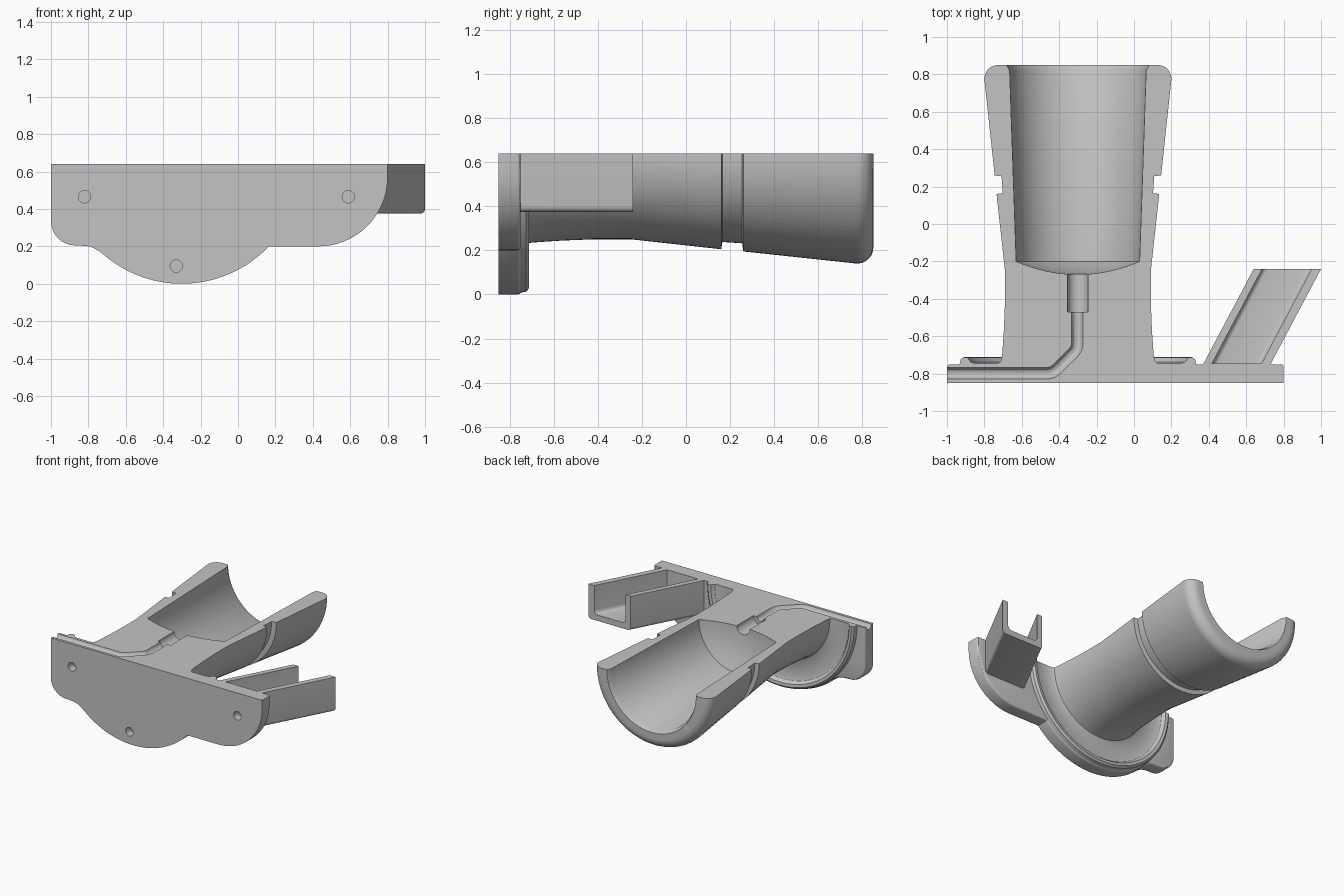
import bpy, bmesh, math
from mathutils import Vector

cube = bpy.data.objects.get("Cube")
if cube:
    bpy.data.objects.remove(cube, do_unlink=True)

AXIS_X, TOP = -0.3, 0.64   # barrel axis, lying in the flat section plane
OVER = 0.8                 # parts overshoot the section plane, then get trimmed

grey = bpy.data.materials.new("plain grey")
grey.use_nodes = True
grey.diffuse_color = (0.55, 0.55, 0.55, 1)
grey.node_tree.nodes["Principled BSDF"].inputs["Base Color"].default_value = (0.55, 0.55, 0.55, 1)


def add_object(name, bm):
    bmesh.ops.recalc_face_normals(bm, faces=bm.faces)
    mesh = bpy.data.meshes.new(name)
    bm.to_mesh(mesh)
    bm.free()
    mesh.materials.append(grey)
    obj = bpy.data.objects.new(name, mesh)
    bpy.context.collection.objects.link(obj)
    return obj


def arc(cx, cz, r, start, end, steps):
    angles = [math.radians(start + (end - start) * i / steps) for i in range(steps + 1)]
    return [(cx + r * math.cos(a), cz + r * math.sin(a)) for a in angles]


def revolve(name, profile):
    """Turn (radius, y) points around the barrel axis."""
    bm = bmesh.new()
    verts = [bm.verts.new((AXIS_X + r, y, TOP)) for r, y in profile]
    edges = [bm.edges.new(pair) for pair in zip(verts, verts[1:])]
    bmesh.ops.spin(bm, geom=verts + edges, cent=(AXIS_X, 0, TOP), axis=(0, 1, 0),
                   angle=math.tau, steps=80, use_merge=False)
    bmesh.ops.remove_doubles(bm, verts=bm.verts, dist=0.0001)
    return add_object(name, bm)


def prism(name, outline, y0, y1, slant=0.0, back_bevel=0.0):
    """Extrude an (x, z) outline along y, optionally slanted sideways."""
    bm = bmesh.new()
    face = bm.faces.new([bm.verts.new((x, y0, z)) for x, z in outline])
    moved = bmesh.ops.extrude_face_region(bm, geom=[face], use_keep_orig=True)["geom"]
    back = [v for v in moved if isinstance(v, bmesh.types.BMVert)]
    bmesh.ops.translate(bm, verts=back, vec=Vector(((y1 - y0) * slant, y1 - y0, 0)))
    bmesh.ops.recalc_face_normals(bm, faces=bm.faces)
    if back_bevel:
        edges = [e for e in bm.edges if all(abs(v.co.y - y1) < 1e-5 for v in e.verts)]
        bmesh.ops.bevel(bm, geom=edges, offset=back_bevel, segments=3,
                        profile=0.5, affect='EDGES')
    return add_object(name, bm)


def combine(target, other, operation):
    mod = target.modifiers.new("combine", 'BOOLEAN')
    mod.operation, mod.solver, mod.object = operation, 'EXACT', other
    bpy.context.view_layer.update()
    deps = bpy.context.evaluated_depsgraph_get()
    mesh = bpy.data.meshes.new_from_object(target.evaluated_get(deps))
    target.modifiers.clear()
    target.data = mesh
    bpy.data.objects.remove(other, do_unlink=True)


def u_outline(left, right, bottom, radius):
    """Square-topped outline with two rounded lower corners."""
    return ([(left, OVER)] + arc(left + radius, bottom + radius, radius, 180, 270, 5)
            + arc(right - radius, bottom + radius, radius, 270, 360, 5) + [(right, OVER)])


# Mounting plate with its lobed lower edge
outline = ([(-1, OVER)] + arc(-0.87, 0.335, 0.13, 180, 270, 8)
           + [(-0.81, 0.202), (-0.775, 0.193), (-0.74, 0.173)]
           + arc(AXIS_X, TOP, 0.64, 231.3, 270, 14) + arc(AXIS_X, TOP, 0.64, 270, 316.6, 16)[1:]
           + arc(0.43, 0.57, 0.37, 270, 360, 16) + [(0.8, OVER)])
body = prism("half_housing", outline, -0.85, -0.75, back_bevel=0.015)

# Flange rim, waisted barrel, groove and rounded mouth
barrel = [(0, -0.84), (0.637, -0.84), (0.637, -0.77), (0.627, -0.725), (0.612, -0.712),
          (0.59, -0.715), (0.572, -0.738), (0.55, -0.745), (0.43, -0.745), (0.412, -0.735),
          (0.405, -0.7), (0.396, -0.57), (0.39, -0.42), (0.39, -0.25),
          (0.435, 0.16), (0.402, 0.165), (0.408, 0.255), (0.445, 0.26)]
barrel += arc(0.427, 0.777, 0.073, -5, 90, 8) + [(0, 0.85)]
combine(body, revolve("barrel", barrel), 'UNION')

# Slanted trough arm beside the barrel
SLANT, ARM_END = 0.53, -0.24


def arm_prism(name, left, right, bottom, radius, y0, y1):
    shift = SLANT * (y0 - ARM_END)
    pts = u_outline(left + shift, right + shift, bottom, radius)
    return prism(name, pts, y0, y1, SLANT)


combine(body, arm_prism("arm", 0.64, 1.0, 0.375, 0.025, -0.8, ARM_END), 'UNION')
combine(body, arm_prism("arm_trough", 0.685, 0.95, 0.42, 0.03, -0.745, -0.1), 'DIFFERENCE')

# Tapered cup cavity with a domed floor and a small socket
dome = [(r, -0.27 + 0.07 * (r / 0.33) ** 2) for r in (0.055, 0.11, 0.165, 0.22, 0.275, 0.33)]
cavity = [(0, -0.47), (0.055, -0.47)] + dome + [(0.365, 0.82), (0.38, 0.85), (0.4, 0.9), (0, 0.9)]
combine(body, revolve("cup_cavity", cavity), 'DIFFERENCE')

# Bent cable channel from the socket to the plate side
path = [(-1.1, -0.798), (-0.46, -0.798), (-0.437, -0.793), (-0.418, -0.78),
        (-0.322, -0.685), (-0.308, -0.665), (-0.303, -0.64), (-0.303, -0.44)]
curve = bpy.data.curves.new("cable_path", 'CURVE')
curve.dimensions = '3D'
curve.bevel_depth, curve.bevel_resolution, curve.use_fill_caps = 0.031, 4, True
spline = curve.splines.new('POLY')
spline.points.add(len(path) - 1)
for point, (x, y) in zip(spline.points, path):
    point.co = (x, y, TOP, 1)
cable = bpy.data.objects.new("cable_path", curve)
bpy.context.collection.objects.link(cable)
bpy.context.view_layer.update()
tube = bpy.data.meshes.new_from_object(cable.evaluated_get(bpy.context.evaluated_depsgraph_get()))
bpy.data.objects.remove(cable, do_unlink=True)
bm = bmesh.new()
bm.from_mesh(tube)
bmesh.ops.remove_doubles(bm, verts=bm.verts, dist=0.0001)
combine(body, add_object("cable_channel", bm), 'DIFFERENCE')

# Blind pin holes in the front
for x, z in ((-0.82, 0.465), (0.59, 0.465), (-0.33, 0.095)):
    combine(body, prism("pin_hole", arc(x, z, 0.033, 0, 345, 23), -0.9, -0.79), 'DIFFERENCE')

# Trim everything to the flat section plane
box = [(-2, TOP), (2, TOP), (2, 2), (-2, 2)]
combine(body, prism("section_trim", box, -2, 2), 'DIFFERENCE')

body.data.materials.clear()
body.data.materials.append(grey)
for poly in body.data.polygons:
    poly.material_index = 0

bpy.ops.object.select_all(action='DESELECT')
body.select_set(True)
bpy.context.view_layer.objects.active = body
bpy.ops.object.shade_smooth_by_angle(angle=math.radians(30))
